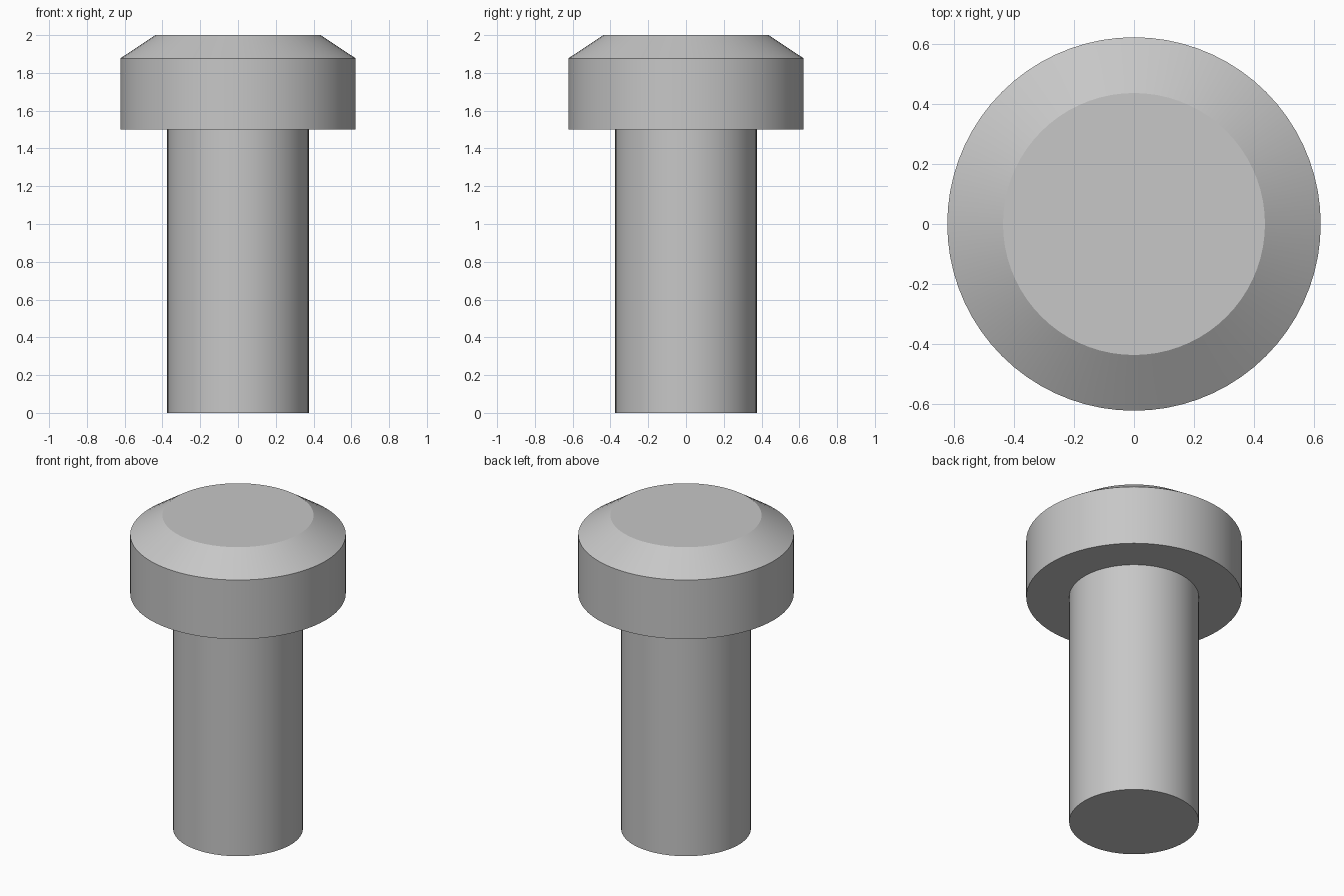
import bpy
import bmesh
import math

cube = bpy.data.objects.get("Cube")
if cube:
    bpy.data.objects.remove(cube, do_unlink=True)

SIDES = 72

# One plain grey metal for the whole pin
grey = bpy.data.materials.new("grey_metal")
grey.use_nodes = True
colour = (0.57, 0.57, 0.57, 1)
grey.diffuse_color = colour
grey.node_tree.nodes["Principled BSDF"].inputs["Base Color"].default_value = colour


def lathe(name, profile):
    """Turn a (radius, height) outline around the z axis, capping flat ends."""
    bm = bmesh.new()
    rings = []
    for radius, z in profile:
        angles = [2 * math.pi * i / SIDES for i in range(SIDES)]
        rings.append([bm.verts.new((radius * math.cos(a), radius * math.sin(a), z))
                      for a in angles])
    for low, high in zip(rings, rings[1:]):
        for i in range(SIDES):
            j = (i + 1) % SIDES
            bm.faces.new((low[i], low[j], high[j], high[i]))
    bm.faces.new(list(reversed(rings[0])))
    bm.faces.new(rings[-1])
    mesh = bpy.data.meshes.new(name)
    bm.to_mesh(mesh)
    bm.free()
    mesh.materials.append(grey)
    obj = bpy.data.objects.new(name, mesh)
    bpy.context.collection.objects.link(obj)
    bpy.ops.object.select_all(action="DESELECT")
    obj.select_set(True)
    bpy.context.view_layer.objects.active = obj
    bpy.ops.object.shade_smooth_by_angle(angle=math.radians(25))
    return obj


# Shank, shoulder underside and bevelled head, turned as one solid
lathe("headed_pin", [
    (0.375, 0),
    (0.375, 1.5),
    (0.623, 1.5),
    (0.623, 1.877),
    (0.437, 2),
])
